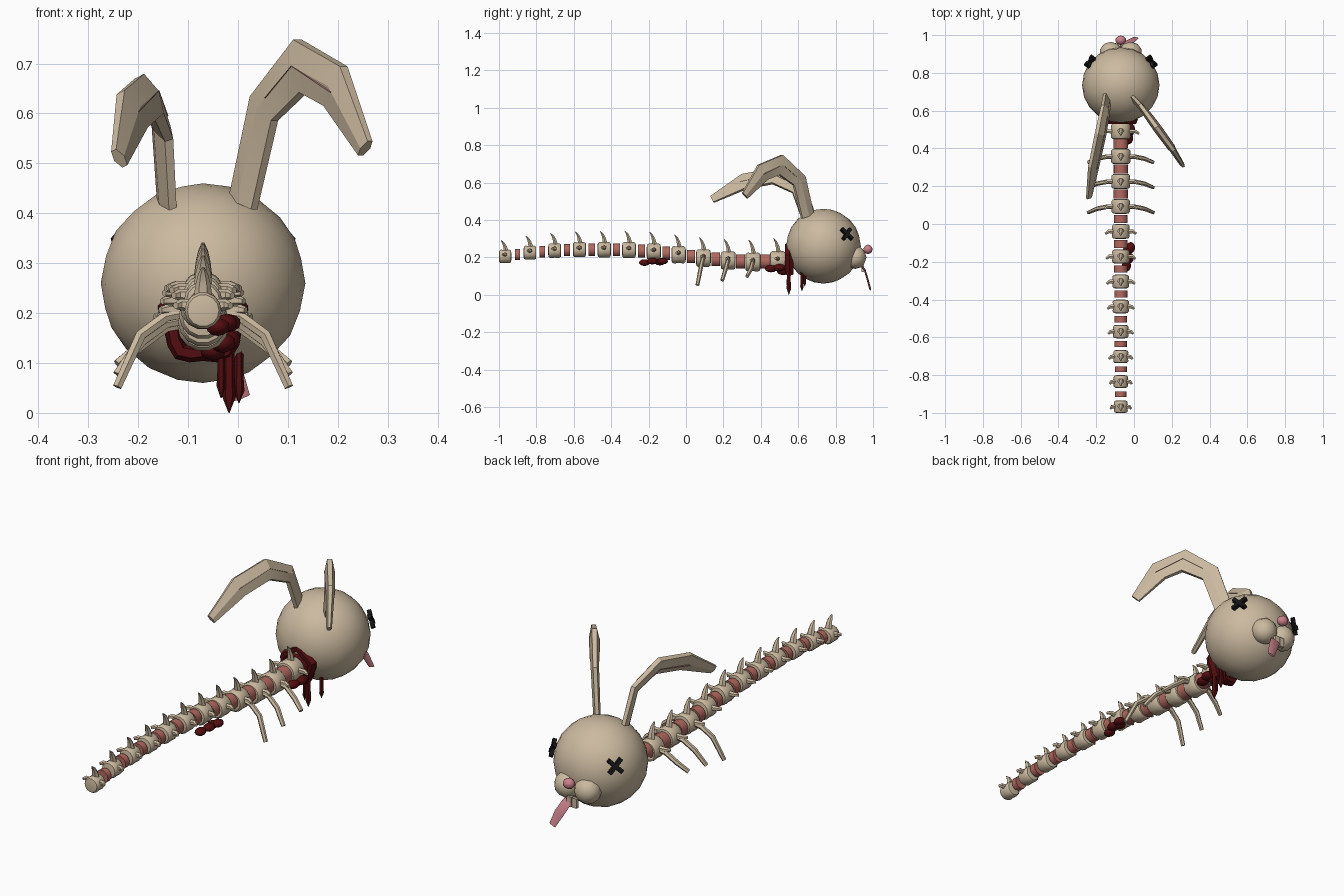
import bpy, bmesh, math
from mathutils import Vector, Matrix

cube = bpy.data.objects.get("Cube")
if cube:
    bpy.data.objects.remove(cube)

CX = -0.07  # body axis


def material(name, rgb):
    m = bpy.data.materials.new(name)
    m.use_nodes = True
    m.diffuse_color = (*rgb, 1)
    node = next(n for n in m.node_tree.nodes if n.type == 'BSDF_PRINCIPLED')
    node.inputs["Base Color"].default_value = (*rgb, 1)
    return m


BONE = material("bone tan", (0.60, 0.49, 0.35))
DISC = material("disc red", (0.44, 0.14, 0.115))
BLOOD = material("dark blood", (0.085, 0.004, 0.005))
PINK = material("soft pink", (0.60, 0.22, 0.26))
BLACK = material("eye black", (0.008, 0.008, 0.009))


def finish(name, bm, mat, angle=40):
    bmesh.ops.recalc_face_normals(bm, faces=bm.faces)
    me = bpy.data.meshes.new(name)
    bm.to_mesh(me)
    bm.free()
    me.materials.append(mat)
    ob = bpy.data.objects.new(name, me)
    bpy.context.collection.objects.link(ob)
    if angle:
        bpy.ops.object.select_all(action='DESELECT')
        ob.select_set(True)
        bpy.context.view_layer.objects.active = ob
        bpy.ops.object.shade_smooth_by_angle(angle=math.radians(angle))
    return ob


def tube(name, pts, side_r, mat, wide_r=None, sides=8, side=(1, 0, 0), roll=0, angle=40):
    """Loft elliptical rings along a path; side_r lies along 'side', wide_r across it."""
    pts = [Vector(p) for p in pts]
    wide_r = wide_r or side_r
    bm = bmesh.new()
    rings = []
    for i, p in enumerate(pts):
        t = (pts[min(i + 1, len(pts) - 1)] - pts[max(i - 1, 0)]).normalized()
        w = Vector(side).cross(t).normalized()
        n = t.cross(w)
        turn = Matrix.Rotation(math.radians(roll), 3, t)
        w, n = turn @ w, turn @ n
        ring = []
        for k in range(sides):
            a = math.tau * k / sides
            ring.append(bm.verts.new(p + n * side_r[i] * math.cos(a) + w * wide_r[i] * math.sin(a)))
        rings.append(ring)
    for a, b in zip(rings, rings[1:]):
        for k in range(sides):
            j = (k + 1) % sides
            bm.faces.new((a[k], a[j], b[j], b[k]))
    bm.faces.new(rings[0])
    bm.faces.new(rings[-1])
    return finish(name, bm, mat, angle)


def ball(name, loc, size, mat, sub=2):
    bm = bmesh.new()
    bmesh.ops.create_icosphere(bm, subdivisions=sub, radius=1)
    bm.transform(Matrix.Translation(loc) @ Matrix.Diagonal((*size, 1)))
    return finish(name, bm, mat, 60)


def box(name, matrix, size, mat):
    bm = bmesh.new()
    bmesh.ops.create_cube(bm, size=1)
    bm.transform(matrix @ Matrix.Diagonal((*size, 1)))
    return finish(name, bm, mat, 0)


# Spine: vertebrae with spikes, side processes, ribs and discs
heights = [.205, .225, .236, .241, .241, .239, .23, .214, .196, .183, .175, .182]
ys = [-0.967 + 0.1325 * i for i in range(12)]
for i, (y, z) in enumerate(zip(ys, heights)):
    f = i / 11
    r = 0.037 + 0.016 * f
    h = 0.033 + 0.009 * f
    shape = [(-1, .55), (-.93, .86), (-.7, 1), (0, .97), (.7, 1), (.93, .86), (1, .55)]
    tube(f"vertebra_{i}", [(CX, y + h * a, z) for a, _ in shape],
         [r * b for _, b in shape], BONE, sides=14)
    top = z + r * 0.85
    tall = 0.055 + 0.02 * f
    tube(f"spine_spike_{i}",
         [(CX, y + .004, top), (CX, y - .001, top + tall * .4),
          (CX, y - .01, top + tall * .75), (CX, y - .022, top + tall)],
         [.018, .015, .01, .003], BONE, wide_r=[.014, .011, .007, .002], sides=6)
    reach = 0.055 + 0.042 * f
    for s, tag in ((1, "left"), (-1, "right")):
        tube(f"side_process_{tag}_{i}",
             [(CX + s * r * .7, y, z + .01), (CX + s * (r + reach) / 2, y, z + .012),
              (CX + s * reach, y - .012, z + .01)],
             [.013, .011, .007], BONE, sides=6, side=(0, 0, 1))
        if i in (8, 9, 10):
            low = (.052, .077, .098)[i - 8]
            tube(f"rib_{tag}_{i}",
                 [(CX + s * .035, y, z + .005), (CX + s * .075, y - .002, z - .003),
                  (CX + s * .125, y - .012, z - .04), (CX + s * .172, y - .032, low)],
                 [.012, .012, .012, .010], BONE, sides=6, side=(0, 1, 0))
    if i < 11:
        mid, mz = y + 0.066, (z + heights[i + 1]) / 2
        dh, dr = 0.014 + 0.012 * f, 0.031 + 0.009 * f
        tube(f"disc_{i}", [(CX, mid - dh, mz), (CX, mid + dh, mz)], [dr, dr], DISC, sides=14)

# Head and muzzle
ball("head", (CX, .735, .26), (.205, .2, .2), BONE, 3)
for s, tag in ((1, "left"), (-1, "right")):
    ball(f"cheek_{tag}", (CX + s * .052, .905, .2), (.062, .06, .062), BONE)
    box(f"tooth_{tag}", Matrix.Translation((CX + s * .014, .945, .145)), (.024, .016, .045), BONE)
    # Crossed eyes lie tangent to the head
    n = Vector((s * .8, .58, .3)).normalized()
    turn = n.to_track_quat('Z', 'Y').to_matrix().to_4x4()
    place = Matrix.Translation((CX + s * .163, .86, .325)) @ turn
    for k in (1, -1):
        box(f"eye_bar_{tag}_{k}", place @ Matrix.Rotation(k * math.pi / 4, 4, 'Z'),
            (.082, .018, .018), BLACK)
ball("nose", (CX, .973, .243), (.028, .025, .025), PINK)
tube("tongue", [(-.06, .925, .165), (-.042, .955, .135), (-.015, .97, .085), (.008, .985, .03)],
     [.02, .024, .024, .017], PINK, wide_r=[.005] * 4, sides=8)


# Ears: flat lofted hooks, with a pink chevron on the broad faces
def ear(tag, pts, widths, roll, sign):
    d = Vector(pts[-1]) - Vector(pts[0])
    side = Vector((-d.y, d.x, 0)).normalized()
    tube(f"ear_{tag}", pts, [.016, .018, .022, .019, .012], BONE,
         wide_r=widths, sides=6, side=side, roll=roll, angle=20)
    mid = [Vector(p) for p in pts]
    line = [mid[1].lerp(mid[2], .25), mid[2], mid[3].lerp(mid[4], .1)]
    tube(f"ear_inner_{tag}", line, [.021, .0235, .021], PINK,
         wide_r=[.005, .008, .005], sides=4, side=side, roll=roll)


ear("left", [(.01, .65, .42), (.052, .605, .61), (.125, .505, .695), (.195, .41, .655),
             (.255, .315, .53)], [.046, .05, .062, .056, .025], 0, 1)
ear("right", [(-.143, .655, .42), (-.152, .60, .57), (-.178, .47, .635), (-.212, .31, .605),
              (-.238, .14, .51)], [.046, .047, .052, .052, .024], 28, -1)

# Blood around the neck
bm = bmesh.new()
rows = []
for k in range(20):
    a = math.tau * k / 20
    big = .07 + .007 * math.sin(5 * a)
    row = []
    for j in range(6):
        b = math.tau * j / 6
        rad = big + .018 * math.cos(b)
        row.append(bm.verts.new((CX + rad * math.cos(a), .553 + .026 * math.sin(b),
                                 .185 + rad * math.sin(a))))
    rows.append(row)
for k in range(20):
    a, b = rows[k], rows[(k + 1) % 20]
    for j in range(6):
        m = (j + 1) % 6
        bm.faces.new((a[j], a[m], b[m], b[j]))
finish("neck_blood_ring", bm, BLOOD)
ball("neck_blood_plug", (CX, .545, .185), (.06, .02, .06), BLOOD)
for k, (x, y, z) in enumerate([(-.03, .455, .14), (-.02, .5, .145), (-.05, .52, .125)]):
    ball(f"neck_blood_blob_{k}", (x, y, z), (.026, .034, .02), BLOOD)

# Hanging drips
drips = [(-.018, .55, .15, 0, .014), (-.034, .545, .14, .03, .009),
         (.002, .62, .13, .02, .011), (-.008, .635, .12, .045, .008)]
for k, (x, y, high, low, r) in enumerate(drips):
    tube(f"blood_drip_{k}",
         [(x, y, high + (low - high) * t) for t in (0, .5, .78, 1)],
         [r * .8, r * .8, r, .001], BLOOD, sides=6)

# Blood patch under the tail
for k, (x, y, z) in enumerate([(-.04, -.222, .172), (-.035, -.14, .175), (-.025, -.18, .18),
                               (-.018, -.125, .18)]):
    ball(f"tail_blood_blob_{k}", (x, y, z), (.024, .03, .018), BLOOD)
